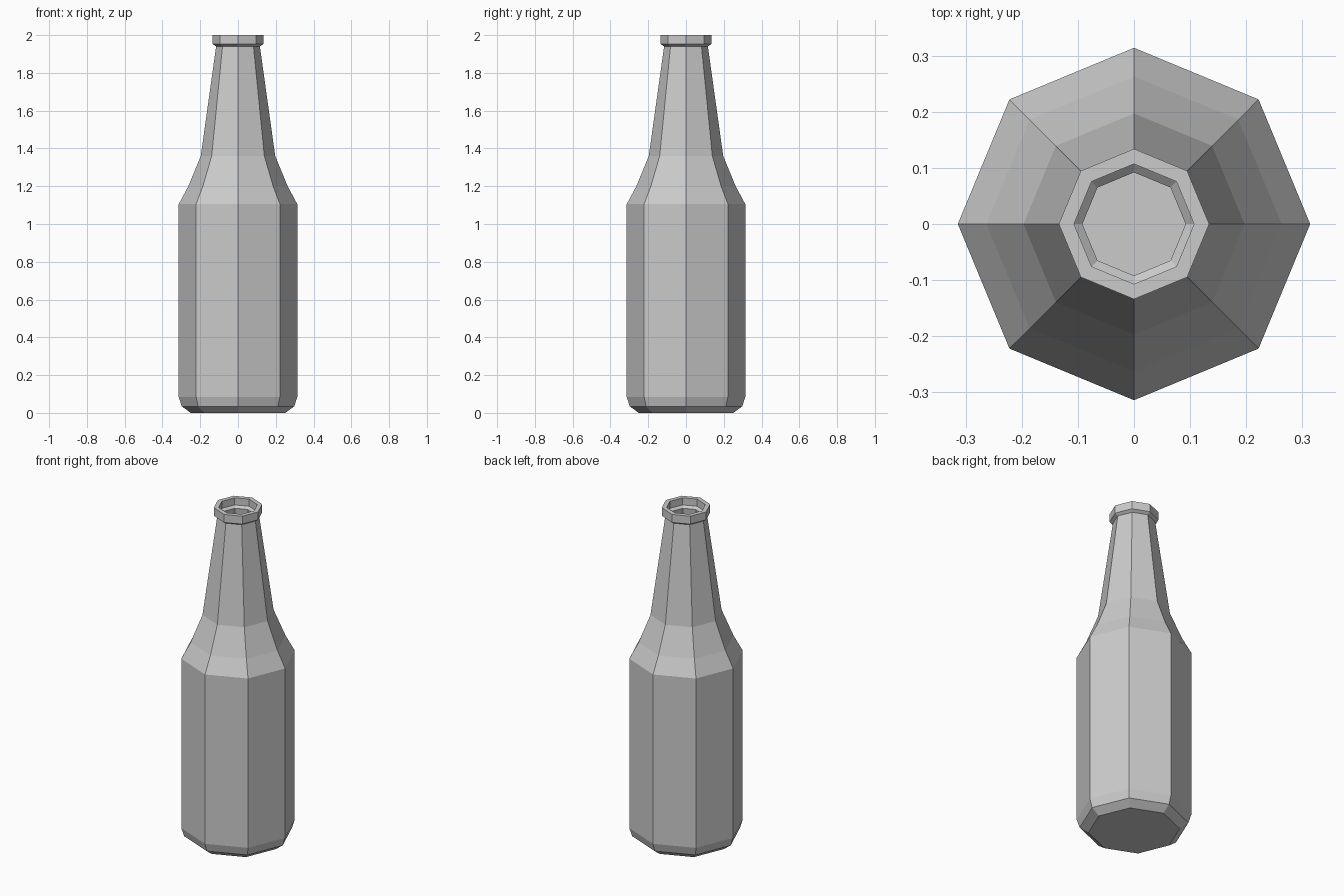
import bpy, bmesh
from math import cos, sin, pi

if "Cube" in bpy.data.objects:
    bpy.data.objects.remove(bpy.data.objects["Cube"])

SIDES = 8

# Outer profile (radius, height) from base to mouth
outer = [(0.25, 0.0), (0.298, 0.035), (0.314, 0.085), (0.314, 1.105),
         (0.263, 1.2), (0.197, 1.36), (0.116, 1.94), (0.134, 1.952), (0.134, 2.0)]
# Inner wall, from mouth down to the inside floor
inner = [(0.107, 2.0), (0.107, 1.957), (0.092, 1.944), (0.171, 1.355), (0.238, 1.19),
         (0.288, 1.095), (0.288, 0.09), (0.276, 0.052), (0.24, 0.026)]


def lathe(name, profile):
    """Turn a profile into a flat-sided shell, capped at both ends."""
    bm = bmesh.new()
    rings = [[bm.verts.new((r * cos(2 * pi * i / SIDES), r * sin(2 * pi * i / SIDES), z))
              for i in range(SIDES)] for r, z in profile]
    for a, b in zip(rings, rings[1:]):
        for i in range(SIDES):
            j = (i + 1) % SIDES
            bm.faces.new((a[i], a[j], b[j], b[i]))
    bm.faces.new(rings[0][::-1])   # base
    bm.faces.new(rings[-1])        # inside floor
    mesh = bpy.data.meshes.new(name)
    bm.to_mesh(mesh)
    bm.free()
    obj = bpy.data.objects.new(name, mesh)
    bpy.context.collection.objects.link(obj)
    return obj


# Hollow bottle with a thickened lip
lathe("bottle", outer + inner)
